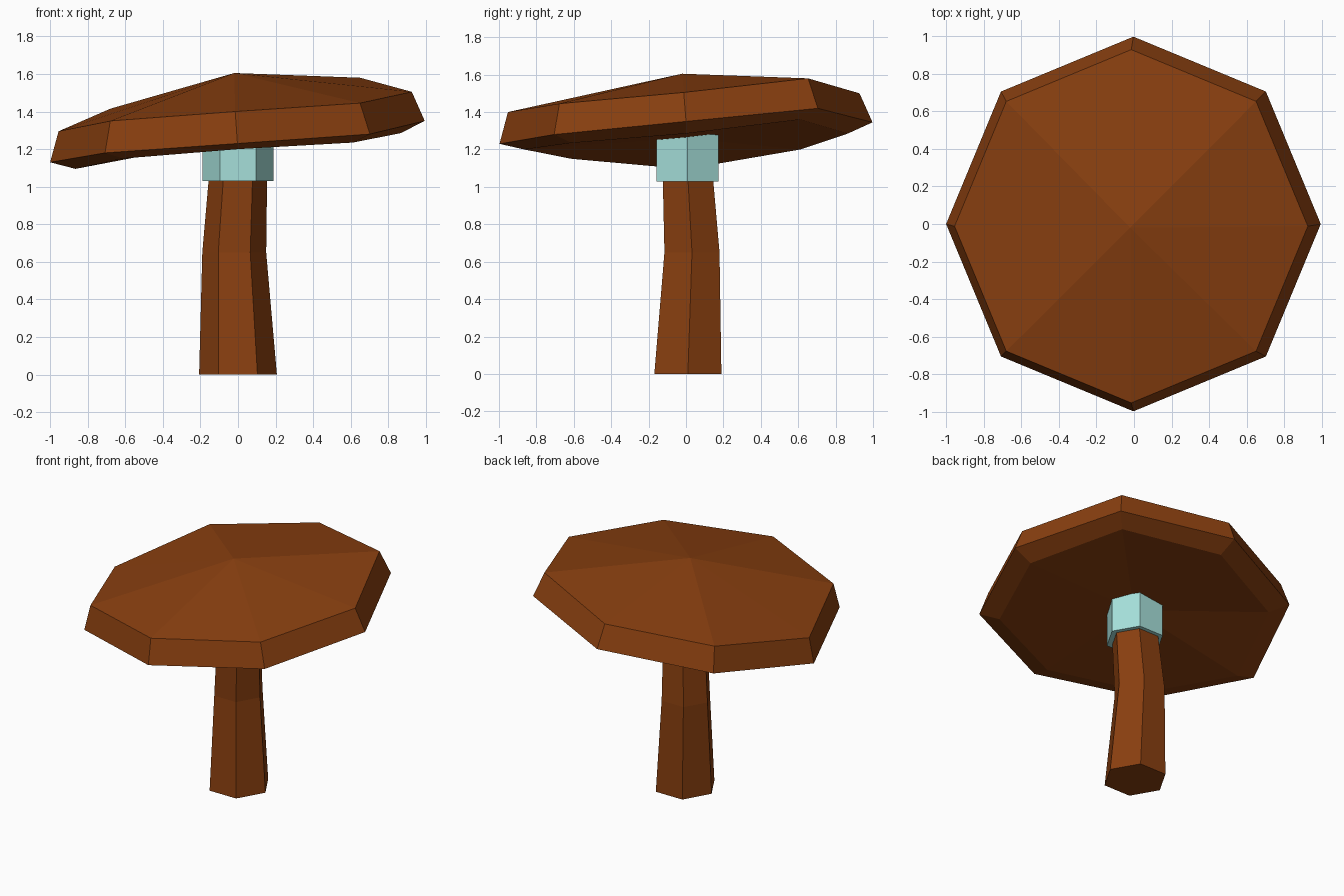
import bpy, bmesh
from math import cos, sin, pi

cube = bpy.data.objects.get("Cube")
if cube:
    bpy.data.objects.remove(cube, do_unlink=True)


def make_material(name, rgb):
    mat = bpy.data.materials.new(name)
    mat.use_nodes = True
    mat.diffuse_color = (*rgb, 1)
    mat.node_tree.nodes["Principled BSDF"].inputs["Base Color"].default_value = (*rgb, 1)
    return mat


def ring(centre, radius, heights):
    """Points of a regular polygon, one height per corner, from +x counterclockwise."""
    n = len(heights)
    return [(centre[0] + radius * cos(2 * pi * i / n),
             centre[1] + radius * sin(2 * pi * i / n), z)
            for i, z in enumerate(heights)]


def loft(name, rings, mat, bottom=None, top=None):
    """Skin rings from bottom to top; ends are fans to a point, or flat caps."""
    bm = bmesh.new()
    loops = [[bm.verts.new(p) for p in r] for r in rings]
    n = len(loops[0])
    for low, high in zip(loops, loops[1:]):
        for i in range(n):
            j = (i + 1) % n
            bm.faces.new((low[i], low[j], high[j], high[i]))
    for loop, tip in ((loops[0], bottom), (loops[-1], top)):
        if tip:
            point = bm.verts.new(tip)
            for i in range(n):
                bm.faces.new((loop[i], loop[(i + 1) % n], point))
        else:
            bm.faces.new(loop)
    bmesh.ops.recalc_face_normals(bm, faces=bm.faces)
    mesh = bpy.data.meshes.new(name)
    bm.to_mesh(mesh)
    bm.free()
    mesh.materials.append(mat)
    obj = bpy.data.objects.new(name, mesh)
    bpy.context.collection.objects.link(obj)
    return obj


brown = make_material("warm brown", (0.25, 0.05, 0.005))
teal = make_material("pale teal", (0.38, 0.74, 0.70))

# Bent six-sided stem
loft("stem", [
    ring((0, 0.01), 0.207, [0] * 6),
    ring((-0.02, 0.032), 0.17, [0.65] * 6),
    ring((0, 0.01), 0.155, [1.05] * 6),
], brown)

# Collar running up into the cap
loft("collar", [
    ring((0, 0.008), 0.19, [1.03] * 6),
    ring((0, 0.008), 0.19, [1.29] * 6),
], teal)

# Tilted eight-sided cap: hollow underside, bevel, rim wall, shallow peak
loft("cap", [
    ring((0, 0), 0.865, [1.285, 1.36, 1.285, 1.20, 1.095, 1.15, 1.20, 1.235]),
    ring((-0.003, 0), 0.997, [1.35, 1.42, 1.345, 1.25, 1.13, 1.18, 1.23, 1.28]),
    ring((-0.015, -0.012), 0.94, [1.505, 1.58, 1.50, 1.415, 1.295, 1.35, 1.40, 1.445]),
], brown, bottom=(0, 0, 1.26), top=(-0.02, -0.02, 1.605))
